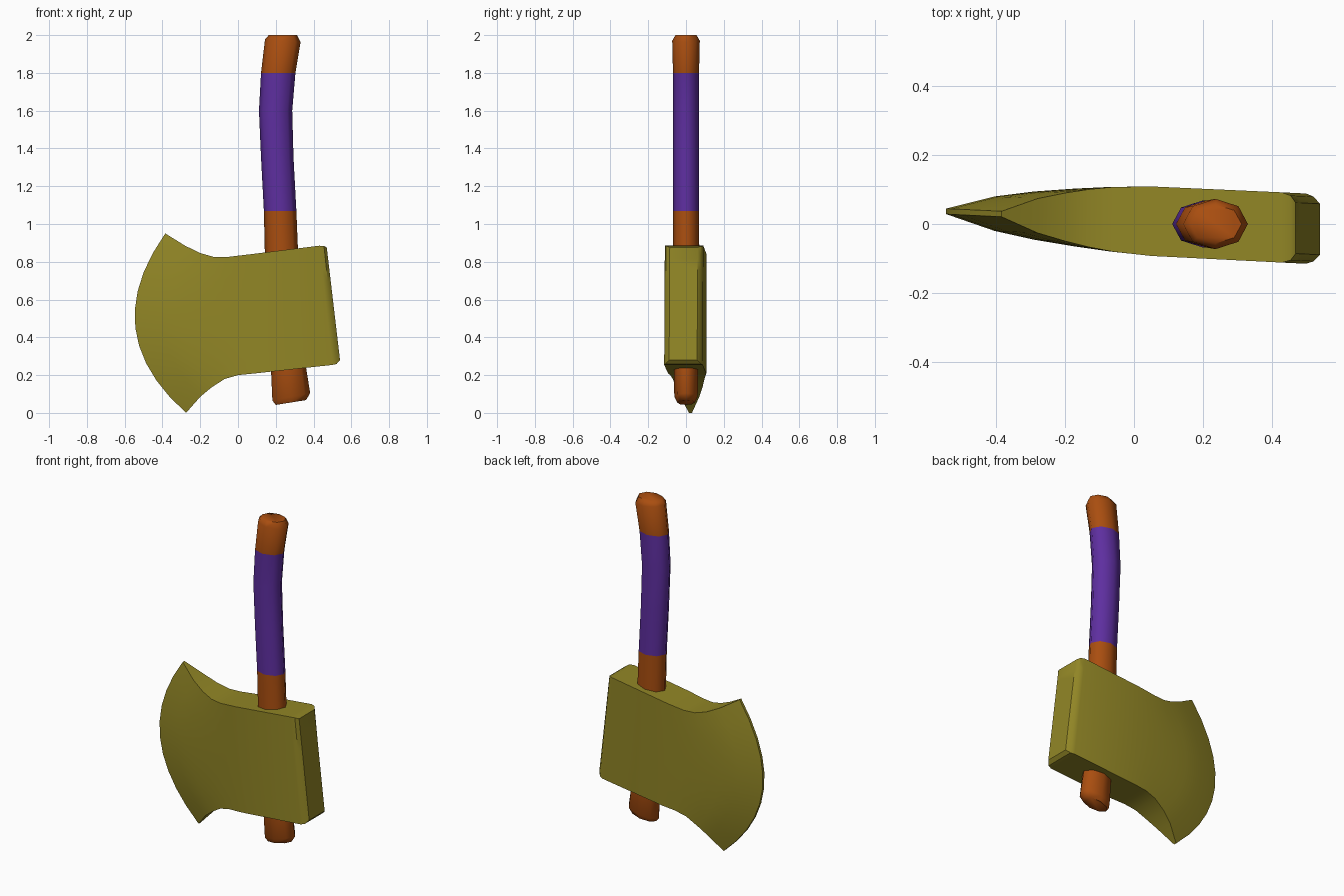
import bpy, bmesh, math

if "Cube" in bpy.data.objects:
    bpy.data.objects.remove(bpy.data.objects["Cube"])


def material(name, rgb):
    m = bpy.data.materials.new(name)
    m.diffuse_color = (*rgb, 1)
    m.use_nodes = True
    m.node_tree.nodes["Principled BSDF"].inputs["Base Color"].default_value = m.diffuse_color
    return m


olive = material("olive metal", (0.285, 0.238, 0.019))
orange = material("orange wood", (0.40, 0.076, 0.005))
purple = material("purple wrap", (0.112, 0.028, 0.35))


def loft(name, rings, cap, mats, pick=lambda c: 0, angle=35):
    """Bridge closed rings of points and cap both ends."""
    bm = bmesh.new()
    vs = [[bm.verts.new(p) for p in r] for r in rings]
    n = len(vs[0])
    for a, b in zip(vs, vs[1:]):
        for i in range(n):
            j = (i + 1) % n
            bm.faces.new((a[i], a[j], b[j], b[i]))
    for r in (vs[0], vs[-1]):
        cap(bm, r)
    bmesh.ops.recalc_face_normals(bm, faces=bm.faces)
    for f in bm.faces:
        f.material_index = pick(f.calc_center_median())
    me = bpy.data.meshes.new(name)
    bm.to_mesh(me)
    bm.free()
    for m in mats:
        me.materials.append(m)
    ob = bpy.data.objects.new(name, me)
    bpy.context.collection.objects.link(ob)
    bpy.ops.object.select_all(action='DESELECT')
    ob.select_set(True)
    bpy.context.view_layer.objects.active = ob
    bpy.ops.object.shade_smooth_by_angle(angle=math.radians(angle))
    return ob


# Axe head: columns from cutting edge to poll
# (top x, top z, bottom x, bottom z, half thickness, edge bulge)
columns = [
    (-.385, .950, -.275, .000, .008, .215),
    (-.280, .885, -.200, .085, .050, .165),
    (-.200, .846, -.140, .135, .070, .120),
    (-.130, .826, -.070, .180, .084, .070),
    (-.060, .825, .000, .200, .094, .030),
    (.050, .838, .090, .209, .101, 0),
    (.430, .885, .500, .254, .102, 0),
    (.455, .884, .522, .259, .094, 0),
    (.470, .875, .540, .280, .074, 0),
]
STEPS = 10


def head_ring(c):
    tx, tz, bx, bz, half, bulge = c
    front, back = [], []
    for i in range(STEPS + 1):
        s = i / STEPS
        b = bulge * 4 * s * (1 - s)
        x = tx + (bx - tx) * s - b * .993
        z = tz + (bz - tz) * s - b * .115 * (bulge > 0)
        yc = -.048 * (x - .22)          # head is turned slightly
        front.append((x, yc - half, z))
        back.append((x, yc + half, z))
    return front + back[::-1]


def strip_cap(bm, r):
    n = len(r)
    for i in range(n // 2 - 1):
        bm.faces.new((r[i], r[i + 1], r[n - 2 - i], r[n - 1 - i]))


loft("axe_head", [head_ring(c) for c in columns], strip_cap, [olive])

# Handle: eight-sided rings (centre x, z, radius x, radius y, slant)
sections = [
    (.280, .055, .080, .046, .16),
    (.282, .085, .100, .062, .20),
    (.266, .25, .092, .064, .05),
    (.230, .85, .088, .068, 0),
    (.223, 1.07, .086, .068, 0),
    (.208, 1.35, .086, .068, 0),
    (.199, 1.60, .088, .068, 0),
    (.213, 1.80, .091, .069, 0),
    (.237, 1.97, .094, .073, -.08),
    (.238, 2.00, .075, .056, 0),
]


def handle_ring(s):
    cx, z, rx, ry, slant = s
    pts = []
    for i in range(8):
        a = math.tau * i / 8
        dx = rx * math.cos(a)
        pts.append((cx + dx, ry * math.sin(a), z + slant * dx))
    return pts


loft("handle", [handle_ring(s) for s in sections],
     lambda bm, r: bm.faces.new(r), [orange, purple],
     lambda c: 1 if 1.07 < c.z < 1.8 else 0, angle=60)
